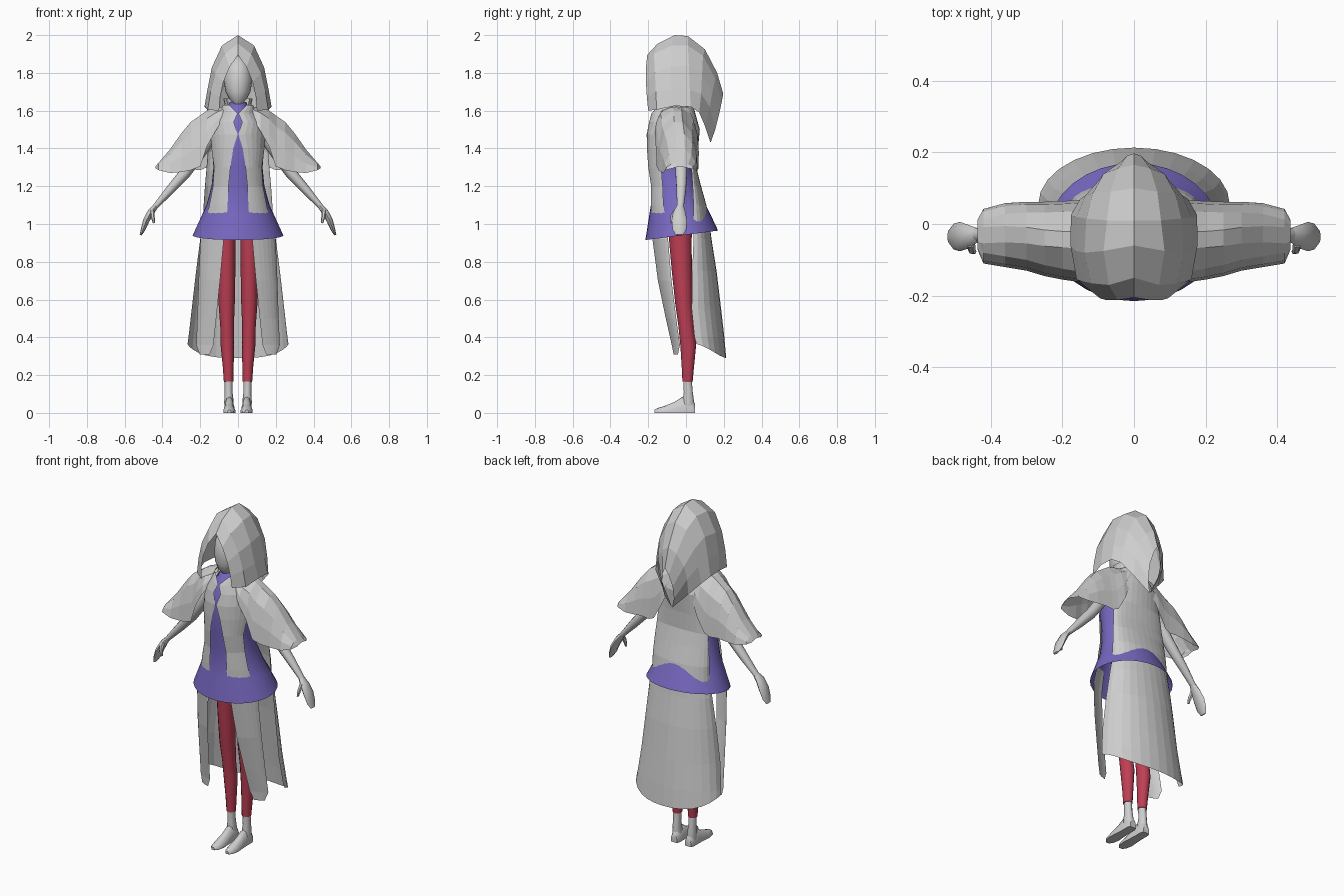
import bpy, bmesh, math
from mathutils import Vector


def material(name, rgb):
    m = bpy.data.materials.new(name)
    m.diffuse_color = (*rgb, 1)
    return m


GRAY = material("pale gray", (0.62, 0.62, 0.62))
PURPLE = material("purple", (0.19, 0.14, 0.54))
RED = material("red", (0.52, 0.05, 0.09))


def grid(name, rows, mat, closed=False, caps=False, mirror=True, smooth=None):
    """Skin a list of equally long point rows; optionally mirror across x."""
    bm = bmesh.new()
    vs = [[bm.verts.new(p) for p in r] for r in rows]
    n = len(rows[0])
    for a, b in zip(vs, vs[1:]):
        for i in range(n if closed else n - 1):
            j = (i + 1) % n
            bm.faces.new((a[i], a[j], b[j], b[i]))
    if caps:
        bm.faces.new(vs[0])
        bm.faces.new(vs[-1])
    bmesh.ops.remove_doubles(bm, verts=bm.verts, dist=0.0005)
    bmesh.ops.recalc_face_normals(bm, faces=bm.faces)
    me = bpy.data.meshes.new(name)
    bm.to_mesh(me)
    bm.free()
    me.materials.append(mat)
    ob = bpy.data.objects.new(name, me)
    bpy.context.collection.objects.link(ob)
    if mirror:
        m = ob.modifiers.new("mirror", 'MIRROR')
        m.use_clip = True
        m.merge_threshold = 0.0005
    if smooth:
        bpy.ops.object.select_all(action='DESELECT')
        ob.select_set(True)
        bpy.context.view_layer.objects.active = ob
        bpy.ops.object.shade_smooth_by_angle(angle=math.radians(smooth))
    return ob


def limb(name, path, mat, segs=10, smooth=50):
    """Tube along (x, y, z, half width, half depth in y) stations."""
    rows = []
    pts = [Vector(p[:3]) for p in path]
    for i, p in enumerate(path):
        t = (pts[min(i + 1, len(pts) - 1)] - pts[max(i - 1, 0)]).normalized()
        side = Vector((0, 1, 0)).cross(t).normalized()
        depth = t.cross(side)
        rows.append([pts[i] + side * p[3] * math.cos(a) + depth * p[4] * math.sin(a)
                     for a in (2 * math.pi * k / segs for k in range(segs))])
    return grid(name, rows, mat, closed=True, caps=True, smooth=smooth)


# Tunic: half rings from front to back, (z, half width, front y, back y)
tunic = [(1.645, .045, -.125, -.02), (1.60, .06, -.155, .02), (1.55, .115, -.185, .055),
         (1.48, .138, -.2, .062), (1.4, .138, -.203, .052), (1.3, .13, -.197, .042),
         (1.2, .14, -.184, .06), (1.1, .167, -.186, .105), (1.05, .19, -.194, .13),
         (.94, .24, -.215, .17)]
rows = []
for z, w, f, b in tunic:
    ring = []
    for k in range(17):
        a = math.pi * k / 16
        tilt = -.025 * math.cos(a) if z < 1 else 0
        ring.append((w * math.sin(a), (f + b) / 2 + (f - b) / 2 * math.cos(a), z + tilt))
    rows.append(ring)
grid("tunic", rows, PURPLE, smooth=40)

# Robe front panels: (z, half width, centre y, depth, gap half width, end angle)
front = [(1.63, .08, -.07, .09, .045, 100), (1.585, .10, -.068, .115, .002, 100),
         (1.54, .13, -.065, .132, .022, 95), (1.475, .145, -.069, .139, .002, 85),
         (1.4, .145, -.075, .134, .025, 75), (1.3, .14, -.077, .128, .04, 65),
         (1.2, .15, -.062, .13, .05, 62), (1.1, .175, -.045, .148, .055, 60),
         (1.02, .185, -.05, .14, .06, 65), (.92, .205, -.066, .12, .075, 76),
         (.7, .215, -.05, .11, .095, 76), (.5, .222, -.03, .09, .115, 76),
         (.36, .228, -.014, .075, .13, 76), (.31, .225, -.012, .072, .15, 65)]
rows = []
for z, w, c, d, gap, end in front:
    a0, a1 = math.asin(gap / w), math.radians(end)
    rows.append([(w * math.sin(a), c - d * math.cos(a), z)
                 for a in (a0 + (a1 - a0) * k / 6 for k in range(7))])
grid("robe_front", rows, GRAY)

# Robe back panel: (z, half width, side y, back y)
back = [(1.62, .08, -.04, .04), (1.5, .15, .0, .073), (1.38, .16, .02, .062),
        (1.28, .168, .03, .06), (1.2, .175, .035, .08), (1.1, .182, .04, .108),
        (1.0, .185, .04, .125), (.92, .2, .04, .135), (.75, .222, .033, .162),
        (.55, .245, .03, .186), (.4, .262, .045, .203), (.325, .267, .055, .213)]
rows = []
for z, w, s, b in back:
    r = []
    for k in range(8):
        a = math.pi / 2 * k / 7
        dz = (.04 * math.cos(a) ** 4 - .035 * math.sin(a)) if z < .35 else 0
        r.append((w * math.cos(a), s + (b - s) * math.sin(a), z + dz))
    rows.append(r)
grid("robe_back", rows, GRAY)

# Wide sleeves, open below: (x, top z, front y, front z, back y, back z)
sleeve = [(.05, 1.625, -.13, 1.60, .05, 1.54), (.12, 1.615, -.165, 1.49, .068, 1.38),
          (.165, 1.60, -.16, 1.41, .066, 1.30), (.20, 1.575, -.155, 1.305, .064, 1.285),
          (.25, 1.54, -.145, 1.285, .062, 1.29), (.30, 1.48, -.13, 1.275, .062, 1.285),
          (.36, 1.395, -.12, 1.27, .058, 1.28), (.42, 1.325, -.11, 1.285, .042, 1.29),
          (.437, 1.305, -.07, 1.295, .01, 1.295)]
rows = []
for x, zt, yf, zf, yb, zb in sleeve:
    m = (yf + yb) / 2
    rows.append([(x, yf, zf), (x, yf + .008, zf + (zt - zf) * .4),
                 (x, yf + .03, zf + (zt - zf) * .78), (x, m - .02, zt), (x, m + .025, zt - .003),
                 (x, yb - .03, zb + (zt - zb) * .75), (x, yb - .008, zb + (zt - zb) * .4),
                 (x, yb, zb)])
grid("sleeve", rows, GRAY)

# Hood: arches from the crown line down to the hem, front rim to back tip
hood = [[(0, -.205, 1.895), (.045, -.212, 1.83), (.078, -.212, 1.75), (.095, -.207, 1.67), (.10, -.2, 1.60)],
        [(0, -.15, 1.955), (.07, -.17, 1.90), (.12, -.165, 1.80), (.145, -.16, 1.70), (.16, -.155, 1.605)],
        [(0, -.06, 2.0), (.085, -.075, 1.945), (.138, -.08, 1.83), (.162, -.075, 1.71), (.177, -.06, 1.625)],
        [(0, .01, 1.995), (.075, .01, 1.945), (.133, .015, 1.84), (.16, .02, 1.71), (.176, .025, 1.62)],
        [(0, .10, 1.925), (.065, .09, 1.89), (.115, .085, 1.79), (.135, .08, 1.69), (.15, .07, 1.59)],
        [(0, .165, 1.80), (.045, .155, 1.77), (.085, .14, 1.70), (.095, .125, 1.62), (.085, .10, 1.52)],
        [(0, .197, 1.69), (.02, .19, 1.65), (.035, .175, 1.58), (.03, .155, 1.50), (0, .13, 1.43)]]
grid("hood", hood, GRAY)

# Head and neck
head = [(1.635, .02, -.115), (1.66, .045, -.105), (1.70, .066, -.095), (1.76, .076, -.085),
        (1.82, .072, -.08), (1.87, .05, -.075), (1.89, .01, -.07)]
rows = [[(w * math.sin(a), y - w * 1.12 * math.cos(a), z)
         for a in (math.pi * k / 8 for k in range(9))] for z, w, y in head]
grid("head", rows, GRAY, smooth=50)
limb("neck", [(0, -.06, 1.58, .035, .035), (0, -.07, 1.72, .035, .035)], GRAY).modifiers.clear()

# Collar standing around the neck
rows = [[(w * math.sin(a), -.06 - w * math.cos(a), z)
         for a in (math.radians(50 + 130 * k / 6) for k in range(7))]
        for z, w in ((1.59, .09), (1.63, .07), (1.665, .078))]
grid("collar", rows, GRAY)

# Arms, hands and thumbs
limb("arm", [(.12, -.04, 1.50, .035, .04), (.20, -.03, 1.38, .032, .034), (.28, -.025, 1.27, .03, .032),
             (.36, -.025, 1.18, .024, .026), (.44, -.03, 1.09, .014, .019)], GRAY)
limb("hand", [(.435, -.03, 1.095, .014, .019), (.46, -.035, 1.065, .018, .032), (.485, -.035, 1.02, .017, .041),
              (.503, -.035, .97, .012, .036), (.515, -.035, .942, .006, .02)], GRAY, 8)
limb("thumb", [(.455, -.055, 1.07, .012, .012), (.452, -.073, 1.04, .011, .012),
               (.445, -.077, 1.005, .006, .007)], GRAY, 6)

# Legs, ankles and feet
limb("leg", [(.062, -.03, 1.08, .052, .07), (.06, -.03, .92, .048, .06), (.06, -.022, .75, .046, .053),
             (.06, -.012, .58, .043, .045), (.058, 0, .46, .036, .04), (.056, .012, .36, .036, .042),
             (.052, .01, .25, .029, .033), (.05, .008, .165, .025, .027)], RED, 12)
limb("ankle", [(.05, .008, .18, .021, .023), (.05, .012, .11, .021, .025),
               (.048, .012, .06, .025, .032), (.048, .012, .005, .024, .032)], GRAY)
foot = [(.048, .02, .05), (.03, .026, .075), (-.02, .026, .085), (-.06, .028, .058),
        (-.11, .032, .038), (-.15, .024, .026), (-.167, .01, .016)]
rows = [[(.046 + w * sx, y, h * sz) for sx, sz in ((-1, 0), (-1, .4), (-.55, .9), (0, 1), (.55, .9), (1, .4), (1, 0))]
        for y, w, h in foot]
grid("foot", rows, GRAY, closed=True, caps=True, smooth=50)
